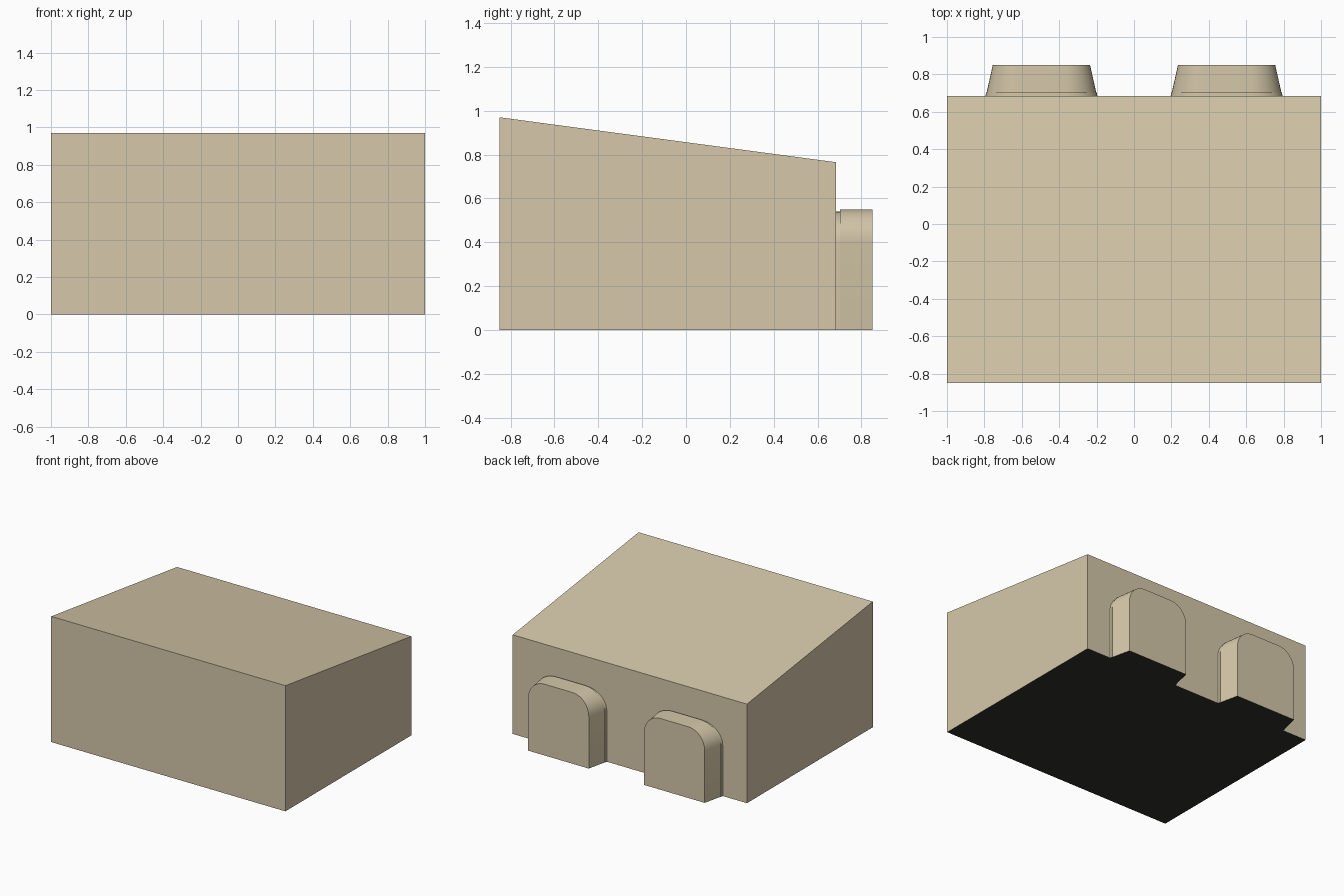
import bpy, bmesh
from math import sin, cos, pi

cube = bpy.data.objects.get("Cube")
if cube:
    bpy.data.objects.remove(cube, do_unlink=True)


def material(name, colour):
    m = bpy.data.materials.new(name)
    m.use_nodes = True
    m.diffuse_color = (*colour, 1)
    m.node_tree.nodes["Principled BSDF"].inputs["Base Color"].default_value = (*colour, 1)
    return m


TAN = material("tan", (0.67, 0.58, 0.40))
DARK = material("dark underside", (0.030, 0.033, 0.024))


def loft(name, sections):
    """Skin matching outlines from one end to the other and cap both ends."""
    bm = bmesh.new()
    rings = [[bm.verts.new(p) for p in s] for s in sections]
    for a, b in zip(rings, rings[1:]):
        for i in range(len(a)):
            j = (i + 1) % len(a)
            bm.faces.new((a[i], a[j], b[j], b[i]))
    bm.faces.new(rings[0])
    bm.faces.new(rings[-1])
    bmesh.ops.recalc_face_normals(bm, faces=bm.faces[:])
    bm.normal_update()
    # Only the faces looking straight down are dark
    for f in bm.faces:
        f.material_index = 1 if f.normal.z < -0.9 else 0
    me = bpy.data.meshes.new(name)
    bm.to_mesh(me)
    bm.free()
    me.materials.append(TAN)
    me.materials.append(DARK)
    ob = bpy.data.objects.new(name, me)
    bpy.context.collection.objects.link(ob)
    return ob


# Main block with a top sloping down to the back
FRONT, BACK = -0.85, 0.685
side = [(FRONT, 0), (BACK, 0), (BACK, 0.765), (FRONT, 0.97)]
loft("body", [[(x, y, z) for y, z in side] for x in (-1, 1)])


def arch(cx, y, half, height, flat=0.12, drop=0.15, steps=10):
    """Upright outline with rounded top corners."""
    pts = [(cx + half, y, 0)]
    for sign in (1, -1):
        arc = [(cx + sign * (flat + (half - flat) * cos(a)), y, height - drop + drop * sin(a))
               for a in (pi / 2 * i / steps for i in range(steps + 1))]
        pts += arc if sign == 1 else arc[::-1]
    return pts + [(cx - half, y, 0)]


# Two tapered lugs on the back, each with a thin collar against the body
for label, cx in (("left", 0.495), ("right", -0.495)):
    loft(label + "_collar", [arch(cx, BACK, 0.299, 0.54), arch(cx, 0.703, 0.296, 0.54)])
    lug = loft(label + "_lug", [arch(cx, 0.703, 0.293, 0.55), arch(cx, 0.85, 0.26, 0.55)])
    for ob in (lug, bpy.data.objects[label + "_collar"]):
        bpy.ops.object.select_all(action="DESELECT")
        ob.select_set(True)
        bpy.context.view_layer.objects.active = ob
        bpy.ops.object.shade_smooth_by_angle()
